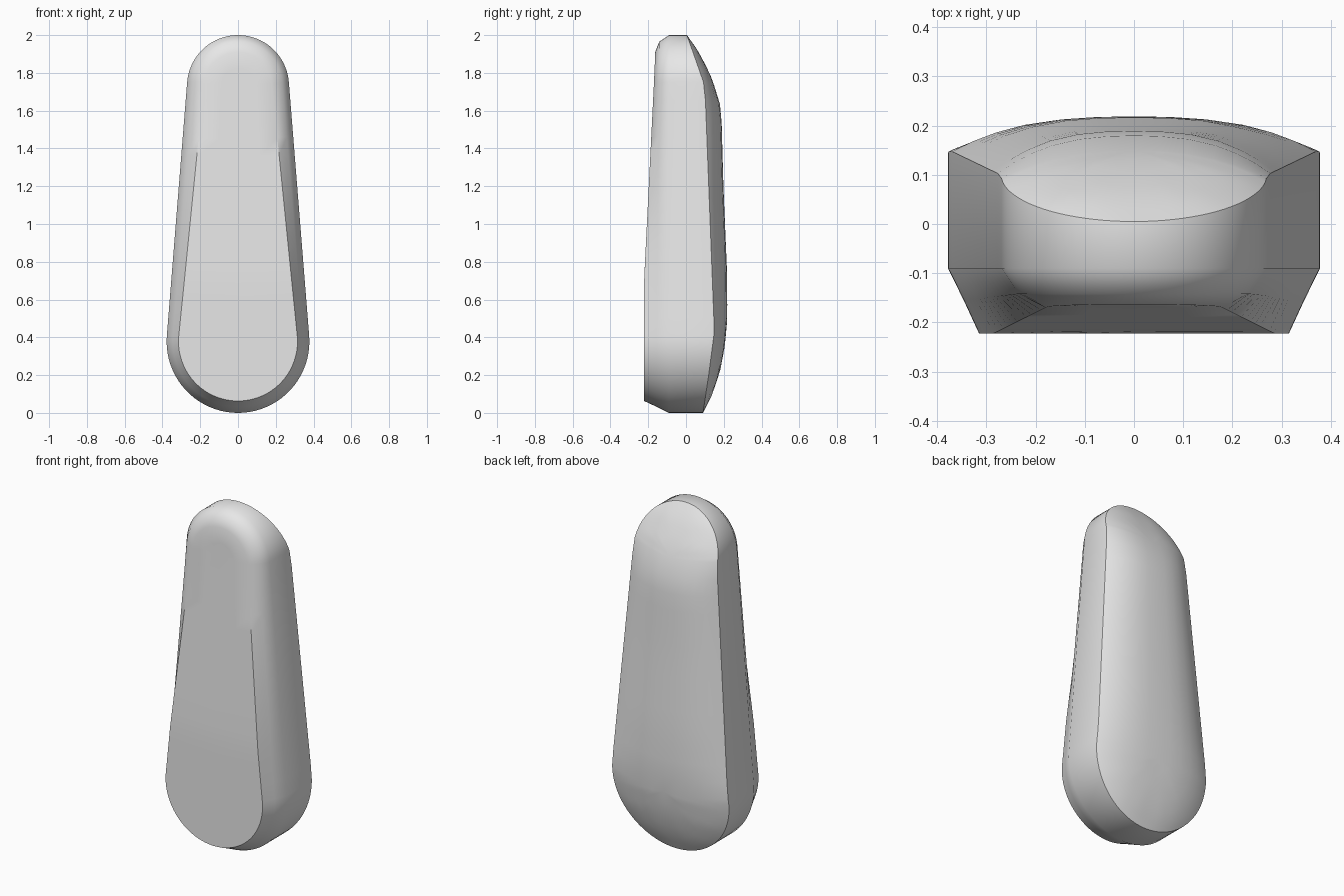
import bpy, bmesh, math

cube = bpy.data.objects.get("Cube")
if cube:
    bpy.data.objects.remove(cube, do_unlink=True)

# Teardrop outline: a wide low circle and a narrow high one joined by tangents
LOW, HIGH = 0.378, 1.73
R_LOW, R_HIGH = 0.378, 0.27
TILT = math.asin((R_LOW - R_HIGH) / (HIGH - LOW))
ARC, SIDE = 40, 14


def lerp(a, b, t):
    return a + (b - a) * t


def curve(points, z):
    """Piecewise linear lookup of y by height."""
    for (z0, y0), (z1, y1) in zip(points, points[1:]):
        if z <= z1:
            return lerp(y0, y1, max(0, (z - z0) / (z1 - z0)))
    return points[-1][1]


def half_width(z):
    z0, z1 = LOW + R_LOW * math.sin(TILT), HIGH + R_HIGH * math.sin(TILT)
    if z < z0:
        return math.sqrt(max(0, R_LOW ** 2 - (z - LOW) ** 2))
    if z > z1:
        return math.sqrt(max(0, R_HIGH ** 2 - (z - HIGH) ** 2))
    return lerp(R_LOW, R_HIGH, (z - z0) / (z1 - z0)) * math.cos(TILT)


# Each outline sample: (fraction up the spine, angle)
outline = [(1, lerp(TILT, math.pi - TILT, i / ARC)) for i in range(ARC)]
outline += [(1 - i / SIDE, math.pi - TILT) for i in range(SIDE)]
outline += [(0, lerp(math.pi - TILT, 2 * math.pi + TILT, i / ARC)) for i in range(ARC)]
outline += [(i / SIDE, 2 * math.pi + TILT) for i in range(SIDE)]

# Heights against depth: rear rim, rear centre line and front face
RIM = [(0, 0.09), (0.2, 0.12), (0.43, 0.15), (1.73, 0.10), (2, 0.005)]
CROWN = [(0, 0.09), (0.1, 0.14), (0.22, 0.18), (0.35, 0.205), (0.5, 0.219),
         (0.75, 0.217), (1.2, 0.198), (1.6, 0.187), (1.67, 0.172),
         (1.8, 0.125), (1.92, 0.062), (2, 0.005)]
FACE = [(0, -0.222), (0.7, -0.222), (1.8, -0.167), (2, -0.160)]


def back_y(x, z):
    w = half_width(z)
    t = min(1, abs(x) / w) if w > 1e-4 else 1
    return lerp(curve(CROWN, z), curve(RIM, z), t ** 2.8)


bm = bmesh.new()


def ring(scale, inset, depth):
    """Loop of vertices; inset is (at bottom, at top), depth gives y."""
    verts = []
    for f, a in outline:
        r = (lerp(R_LOW, R_HIGH, f) - lerp(*inset, f)) * scale
        x, z = r * math.cos(a), lerp(LOW, HIGH, f) + r * math.sin(a)
        verts.append(bm.verts.new((x, depth(x, z, f), z)))
    return verts


def face_y(x, z, f):
    return curve(FACE, z)


EDGE = (0.063, 0.09)
rings = [ring(s, EDGE, face_y) for s in (0, 0.5, 1)]
rings.append(ring(1, (0.032, 0.035), lambda x, z, f: lerp(-0.155, -0.142, f)))
rings.append(ring(1, (0, 0), lambda x, z, f: -0.09))
for s in (1, 0.96, 0.88, 0.76, 0.6, 0.4, 0.2, 0):
    rings.append(ring(s, (0, 0), lambda x, z, f: back_y(x, z)))

# Skin neighbouring rings, then close the spine seams
for a, b in zip(rings, rings[1:]):
    for i in range(len(a)):
        j = (i + 1) % len(a)
        bm.faces.new((a[i], a[j], b[j], b[i]))
bmesh.ops.remove_doubles(bm, verts=bm.verts, dist=0.0005)
bmesh.ops.recalc_face_normals(bm, faces=bm.faces)

mesh = bpy.data.meshes.new("tapered_body")
bm.to_mesh(mesh)
bm.free()
body = bpy.data.objects.new("tapered_body", mesh)
bpy.context.collection.objects.link(body)

# Plain light grey surface
grey = bpy.data.materials.new("light_grey")
grey.use_nodes = True
color = (0.8, 0.8, 0.8, 1)
grey.diffuse_color = color
grey.node_tree.nodes["Principled BSDF"].inputs["Base Color"].default_value = color
mesh.materials.append(grey)

bpy.ops.object.select_all(action="DESELECT")
body.select_set(True)
bpy.context.view_layer.objects.active = body
bpy.ops.object.shade_smooth_by_angle(angle=math.radians(38))
